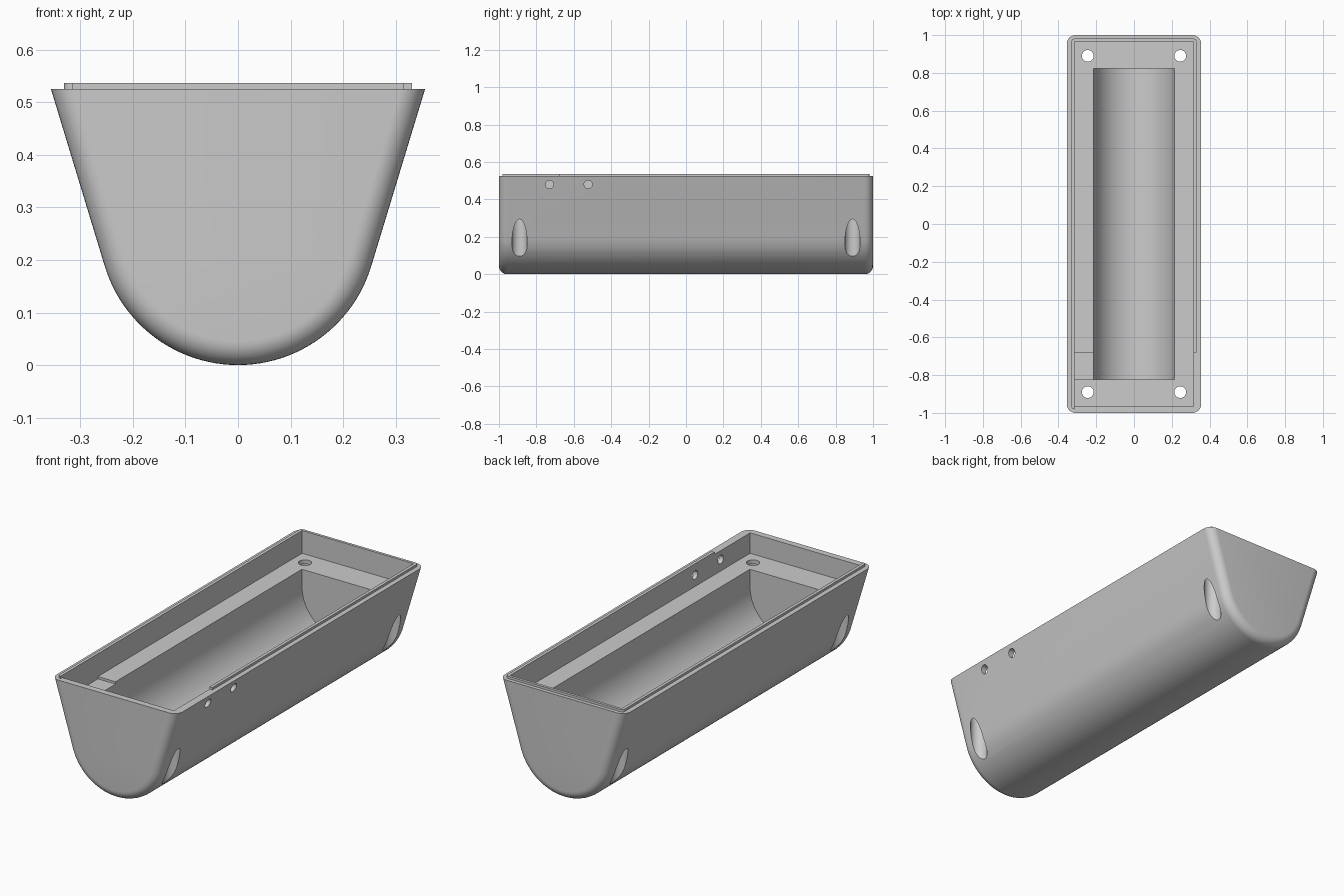
import bpy, bmesh, math
from mathutils import Matrix

cube = bpy.data.objects.get("Cube")
if cube:
    bpy.data.objects.remove(cube, do_unlink=True)

# Main dimensions
RIM_Z, LIP_Z, LEDGE_Z = 0.525, 0.537, 0.421
RADIUS = 0.265                 # rounded underside
SLOPE = math.radians(16.9)     # side wall lean
FILLET = 0.045                 # rounding of both ends
IN_X, IN_Y = 0.315, 0.967      # upper cavity half sizes
TROUGH_X, TROUGH_Y = 0.215, 0.823
TROUGH_AXIS = 0.335            # height of the trough's round centre
BORE_TOP = 0.4

grey = bpy.data.materials.new("plain grey")
grey.use_nodes = True
colour = (0.6, 0.6, 0.6, 1)
grey.diffuse_color = colour
grey.node_tree.nodes["Principled BSDF"].inputs["Base Color"].default_value = colour


def make_object(name, bm):
    bmesh.ops.recalc_face_normals(bm, faces=bm.faces)
    mesh = bpy.data.meshes.new(name)
    bm.to_mesh(mesh)
    bm.free()
    mesh.materials.append(grey)
    obj = bpy.data.objects.new(name, mesh)
    bpy.context.collection.objects.link(obj)
    return obj


def loft(name, rings):
    """Skin matching closed rings and cap both ends."""
    bm = bmesh.new()
    rows = [[bm.verts.new(p) for p in ring] for ring in rings]
    n = len(rows[0])
    for a, b in zip(rows, rows[1:]):
        for i in range(n):
            j = (i + 1) % n
            bm.faces.new((a[i], a[j], b[j], b[i]))
    bm.faces.new(rows[0])
    bm.faces.new(rows[-1])
    return make_object(name, bm)


def box(name, x0, x1, y0, y1, z0, z1):
    corners = ((x0, y0), (x1, y0), (x1, y1), (x0, y1))
    return loft(name, [[(x, y, z) for x, y in corners] for z in (z0, z1)])


def cylinder(name, radius, length, centre, along_x=False):
    bm = bmesh.new()
    turn = Matrix.Rotation(math.pi / 2, 4, "Y") if along_x else Matrix()
    bmesh.ops.create_cone(bm, cap_ends=True, segments=40, radius1=radius,
                          radius2=radius, depth=length,
                          matrix=Matrix.Translation(centre) @ turn)
    return make_object(name, bm)


def hull_ring(y, inset):
    """Leaning sides tangent to a round underside, shrunk by inset."""
    r = RADIUS - inset
    steps = 48
    pts = []
    for i in range(steps + 1):
        a = -SLOPE - (math.pi - 2 * SLOPE) * i / steps
        pts.append((r * math.cos(a), y, RADIUS + r * math.sin(a)))
    x, _, z = pts[0]
    top = x + (RIM_Z - z) * math.tan(SLOPE)
    return [(top, y, RIM_Z)] + pts + [(-top, y, RIM_Z)]


# Outer body with rounded ends
steps = 8
half = []
for i in range(steps + 1):
    a = math.pi / 2 * i / steps
    half.append((1 - FILLET + FILLET * math.cos(a), FILLET * (1 - math.sin(a))))
ends = [(-y, d) for y, d in half] + [(y, d) for y, d in reversed(half)]
body = loft("tray_body", [hull_ring(y, d) for y, d in ends])

# Upper cavity, round-bottomed trough and shallow ledge recess
cutters = [box("cavity_cutter", -IN_X, IN_X, -IN_Y, IN_Y, LEDGE_Z, 0.7)]
arc = [(TROUGH_X * math.cos(a), TROUGH_AXIS + TROUGH_X * math.sin(a))
       for a in (-math.pi * i / 40 for i in range(41))]
trough = [(TROUGH_X, 0.46)] + arc + [(-TROUGH_X, 0.46)]
cutters.append(loft("trough_cutter", [[(x, y, z) for x, z in trough]
                                      for y in (-TROUGH_Y, TROUGH_Y)]))
cutters.append(box("recess_cutter", -IN_X, -0.2, -TROUGH_Y, -0.68,
                   LEDGE_Z - 0.012, 0.46))

# Screw holes with wide bores from below
for sx in (-1, 1):
    for sy in (-1, 1):
        x, y = sx * 0.245, sy * 0.89
        cutters.append(cylinder("screw_cutter", 0.031, 0.5, (x, y, 0.22)))
        cutters.append(cylinder("bore_cutter", 0.041, 0.5, (x, y, BORE_TOP - 0.25)))

# Two small holes through the left wall
for y in (-0.73, -0.523):
    cutters.append(cylinder("side_hole_cutter", 0.022, 0.2, (0.33, y, 0.48), True))

bpy.context.view_layer.objects.active = body
for cutter in cutters:
    cutter.hide_render = True
    mod = body.modifiers.new("cut", "BOOLEAN")
    mod.operation, mod.solver, mod.object = "DIFFERENCE", "EXACT", cutter
    bpy.ops.object.modifier_apply(modifier=mod.name)
    bpy.data.objects.remove(cutter, do_unlink=True)

# Raised lip along the right, back and most of the left rim
LX, LY, R = 0.331, 0.981, 0.015


def corner(sx, sy, start):
    return [(sx * (LX - R) + R * math.cos(a), sy * (LY - R) + R * math.sin(a))
            for a in (start - math.pi / 2 * i / 5 for i in range(6))]


outline = (corner(-1, -1, -math.pi / 2) + corner(-1, 1, math.pi)
           + corner(1, 1, math.pi / 2)
           + [(LX, -0.68), (IN_X, -0.68), (IN_X, IN_Y), (-IN_X, IN_Y), (-IN_X, -LY)])
lip = loft("rim_lip", [[(x, y, z) for x, y in outline] for z in (RIM_Z, LIP_Z)])

# Smooth curves, sharp edges
for obj in (body, lip):
    bpy.ops.object.select_all(action="DESELECT")
    obj.select_set(True)
    bpy.context.view_layer.objects.active = obj
    bpy.ops.object.shade_smooth_by_angle(angle=math.radians(30))
